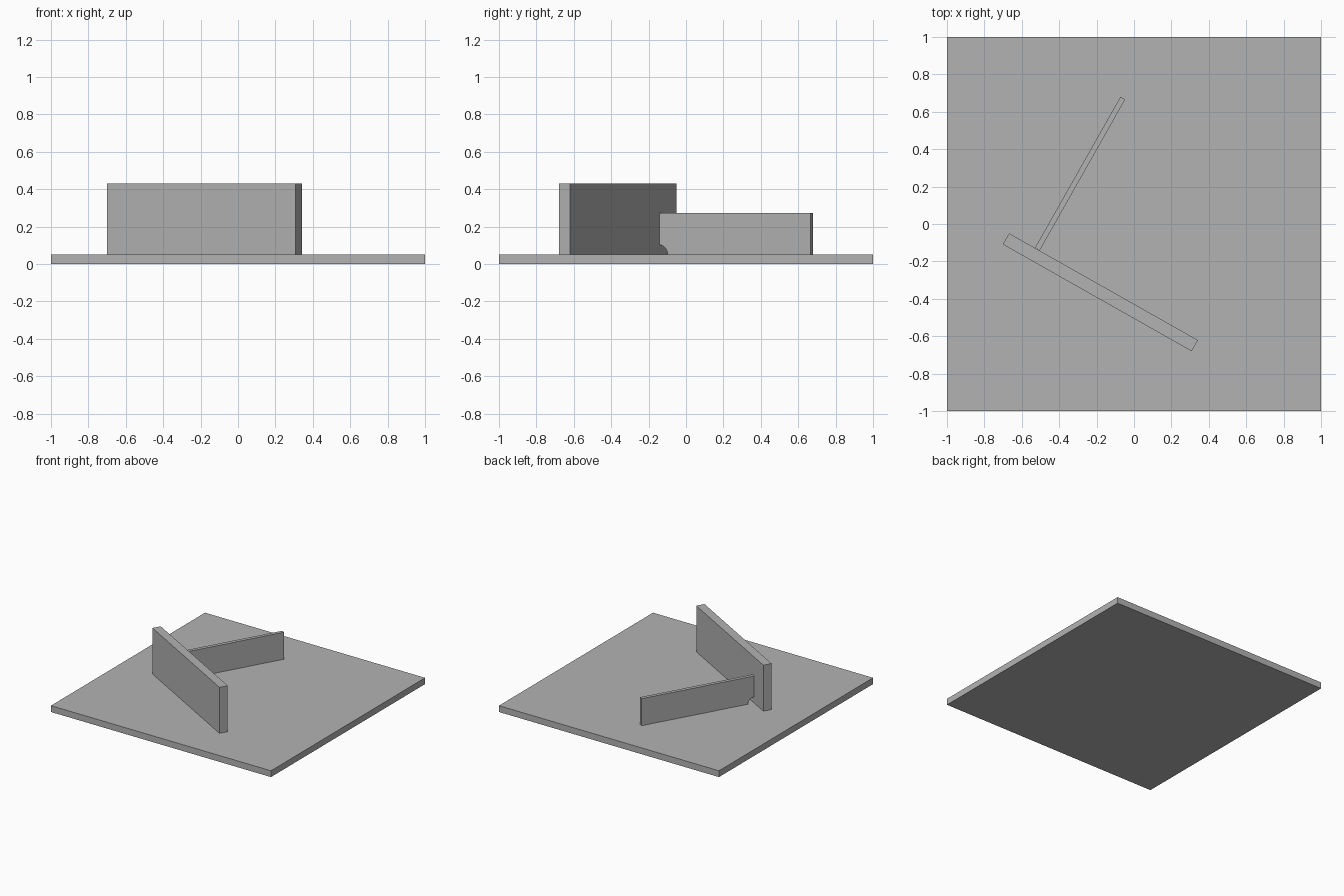
import bpy, bmesh
from math import sin, cos, radians, pi
from mathutils import Matrix

cube = bpy.data.objects.get("Cube")
if cube:
    bpy.data.objects.remove(cube, do_unlink=True)

grey = bpy.data.materials.new("grey")
grey.use_nodes = True
colour = (0.45, 0.45, 0.45, 1)
grey.diffuse_color = colour
grey.node_tree.nodes["Principled BSDF"].inputs["Base Color"].default_value = colour

BASE_TOP = 0.052
ANGLE = radians(-29.5)


def plate(name, profile, thickness, location, angle):
    """Upright plate: an (along, up) profile thickened about its middle."""
    bm = bmesh.new()
    face = bm.faces.new([bm.verts.new((u, -thickness / 2, z)) for u, z in profile])
    out = bmesh.ops.extrude_face_region(bm, geom=[face])
    moved = [v for v in out["geom"] if isinstance(v, bmesh.types.BMVert)]
    bmesh.ops.translate(bm, verts=moved, vec=(0, thickness, 0))
    bmesh.ops.recalc_face_normals(bm, faces=bm.faces)
    bm.transform(Matrix.Translation(location) @ Matrix.Rotation(angle, 4, "Z"))
    mesh = bpy.data.meshes.new(name)
    bm.to_mesh(mesh)
    bm.free()
    mesh.materials.append(grey)
    obj = bpy.data.objects.new(name, mesh)
    bpy.context.collection.objects.link(obj)
    return obj


def rectangle(u0, u1, height):
    return [(u0, 0), (u1, 0), (u1, height), (u0, height)]


# Square base slab
plate("base_plate", rectangle(-1, 1, BASE_TOP), 2, (0, 0, 0), 0)

# Thick upright plate
plate("upright_plate", rectangle(-0.58, 0.58, 0.378), 0.068,
      (-0.18, -0.365, BASE_TOP), ANGLE)

# Thin stiffener, square to the upright, with a round weld notch at its foot
RADIUS, LENGTH, HEIGHT = 0.05, 0.928, 0.222
notch = [(RADIUS * cos(a), RADIUS * sin(a))
         for a in (pi / 2 * i / 12 for i in range(13))]
profile = notch + [(0, HEIGHT), (LENGTH, HEIGHT), (LENGTH, 0)]
plate("stiffener", profile, 0.029, (-0.517, -0.135, BASE_TOP), ANGLE + pi / 2)
